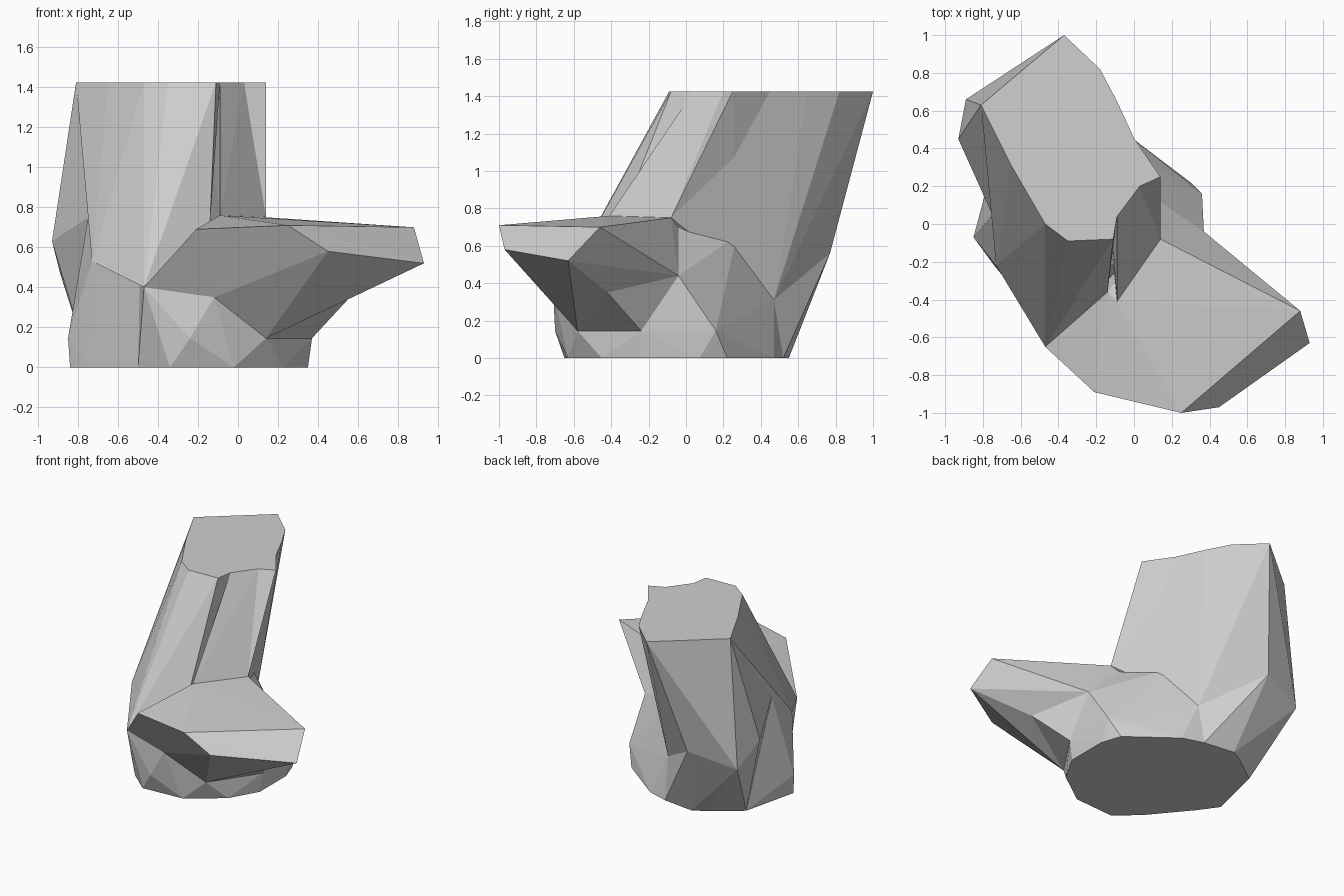
import bpy
import bmesh

cube = bpy.data.objects.get("Cube")
if cube:
    bpy.data.objects.remove(cube, do_unlink=True)

stone = bpy.data.materials.new("grey stone")
stone.use_nodes = True
stone.diffuse_color = (0.63, 0.63, 0.63, 1)
shader = next(n for n in stone.node_tree.nodes if n.type == 'BSDF_PRINCIPLED')
shader.inputs["Base Color"].default_value = stone.diffuse_color
shader.inputs["Roughness"].default_value = 0.9


def level(height, outline):
    """Lift a flat outline to one height."""
    return [(x, y, height) for x, y in outline]


def chiselled_block(name, *point_groups):
    """Make a faceted stone mass spanning the given corners."""
    bm = bmesh.new()
    for group in point_groups:
        for corner in group:
            bm.verts.new(corner)
    bmesh.ops.remove_doubles(bm, verts=bm.verts, dist=0.001)
    hull = bmesh.ops.convex_hull(bm, input=bm.verts, use_existing_faces=False)
    unused = {g for g in hull["geom_interior"] + hull["geom_unused"]
              if isinstance(g, bmesh.types.BMVert)}
    bmesh.ops.delete(bm, geom=list(unused), context='VERTS')
    bmesh.ops.dissolve_limit(bm, angle_limit=0.02, verts=bm.verts, edges=bm.edges)
    bmesh.ops.recalc_face_normals(bm, faces=bm.faces)
    mesh = bpy.data.meshes.new(name)
    bm.to_mesh(mesh)
    bm.free()
    mesh.materials.append(stone)
    block = bpy.data.objects.new(name, mesh)
    bpy.context.collection.objects.link(block)


# Heights of the flat cuts
crown_height = 1.425
foot_height = 0.145

# Corners shared by neighbouring masses
left_shoulder = (-0.93, 0.45, 0.63)
left_heel = (-0.89, 0.66, 0.47)
back_heel = (-0.55, 0.77, 0.56)
back_notch = (-0.18, 0.47, 0.31)
right_hip = (-0.09, 0.27, 0.655)
right_bulge = (0.37, -0.04, 0.44)
right_ankle = (0.37, -0.24, foot_height)
ledge_inner = (0.14, -0.08, 0.75)
ledge_step = (0.10, -0.04, 0.70)
ledge_ridge = (-0.09, -0.41, 0.76)
groove_end = (-0.14, -0.36, 0.72)
front_corner = (-0.47, -0.65, 0.40)
front_chin = (-0.12, -0.71, 0.35)
prow_root = (0.14, -0.58, foot_height)
prow_keel = (0.56, -0.42, 0.35)
left_waist = (-0.75, 0.05, 0.75)
left_knee = (-0.73, -0.22, 0.53)
front_knee = (-0.49, -0.51, 0.47)

# Corners of the flat crown
crown_back = level(crown_height, [
    (-0.81, 0.63), (-0.54, 0.85), (-0.37, 1.0), (-0.30, 0.92), (-0.18, 0.82)])
crown_front = level(crown_height, [
    (-0.65, 0.31), (-0.47, 0.0), (-0.35, -0.09), (-0.11, -0.08), (-0.09, 0.04)])
crown_side = level(crown_height, [(-0.09, 0.65), (-0.06, 0.54), (0.03, 0.39)])
crown_inner = level(crown_height, [(0.03, 0.20), (0.14, 0.25)])

# Leaning column: front body and projecting back
chiselled_block("column_body", crown_back, crown_front,
                [back_notch, left_waist, left_knee, front_corner, groove_end])
chiselled_block("column_back", crown_back, crown_front[:1],
                [left_shoulder, left_heel, back_heel, back_notch, left_waist])

# Column side facing the ledge, split from the body by a shallow groove
chiselled_block("column_side", crown_side, crown_front[-1:], crown_inner[:1],
                crown_back[-1:],
                [ledge_ridge, ledge_inner, ledge_step, right_hip, back_notch])

# Thin rib along the column edge
chiselled_block("column_rib", crown_inner, crown_side[1:],
                [ledge_inner, ledge_step, right_hip])

# Overhanging ledge and the wedge that carries it
prow_rim = [(-0.21, -0.89, 0.69), (0.25, -1.0, 0.71), (0.45, -0.97, 0.58),
            (0.88, -0.46, 0.70), (0.93, -0.63, 0.52)]
chiselled_block("front_ledge", prow_rim,
                [front_corner, front_chin, prow_root, prow_keel, right_bulge,
                 ledge_step, ledge_inner, ledge_ridge, groove_end])
chiselled_block("ledge_wedge",
                [prow_keel, right_bulge, right_ankle, prow_root])

# Broad foot
sole_back = level(0, [
    (-0.74, 0.34), (-0.52, 0.5), (-0.43, 0.55), (-0.19, 0.52)])
sole_side = level(0, [
    (-0.03, 0.47), (0.30, 0.22), (0.35, 0.07), (0.35, -0.24), (0.23, -0.45)])
sole_front = level(0, [(-0.02, -0.63), (-0.34, -0.65), (-0.5, -0.51)])
sole_left = level(0, [(-0.74, -0.22), (-0.84, -0.08)])
toe_ankle = level(foot_height, [(-0.24, -0.70), (-0.38, -0.64)])
side_ankle = level(foot_height, [(0.36, 0.16), (-0.85, -0.07)])
chiselled_block("foot", sole_back, sole_side, sole_front, sole_left,
                toe_ankle, side_ankle,
                [left_waist, left_knee, front_knee, back_notch, right_hip,
                 ledge_step, right_bulge, right_ankle, prow_root])

# Heel under the back of the column, and toe under the front corner
chiselled_block("heel", sole_back, [left_shoulder, left_heel, back_heel,
                                    back_notch, left_waist])
chiselled_block("toe", sole_front, toe_ankle,
                [front_corner, front_knee, front_chin, prow_root, groove_end])
